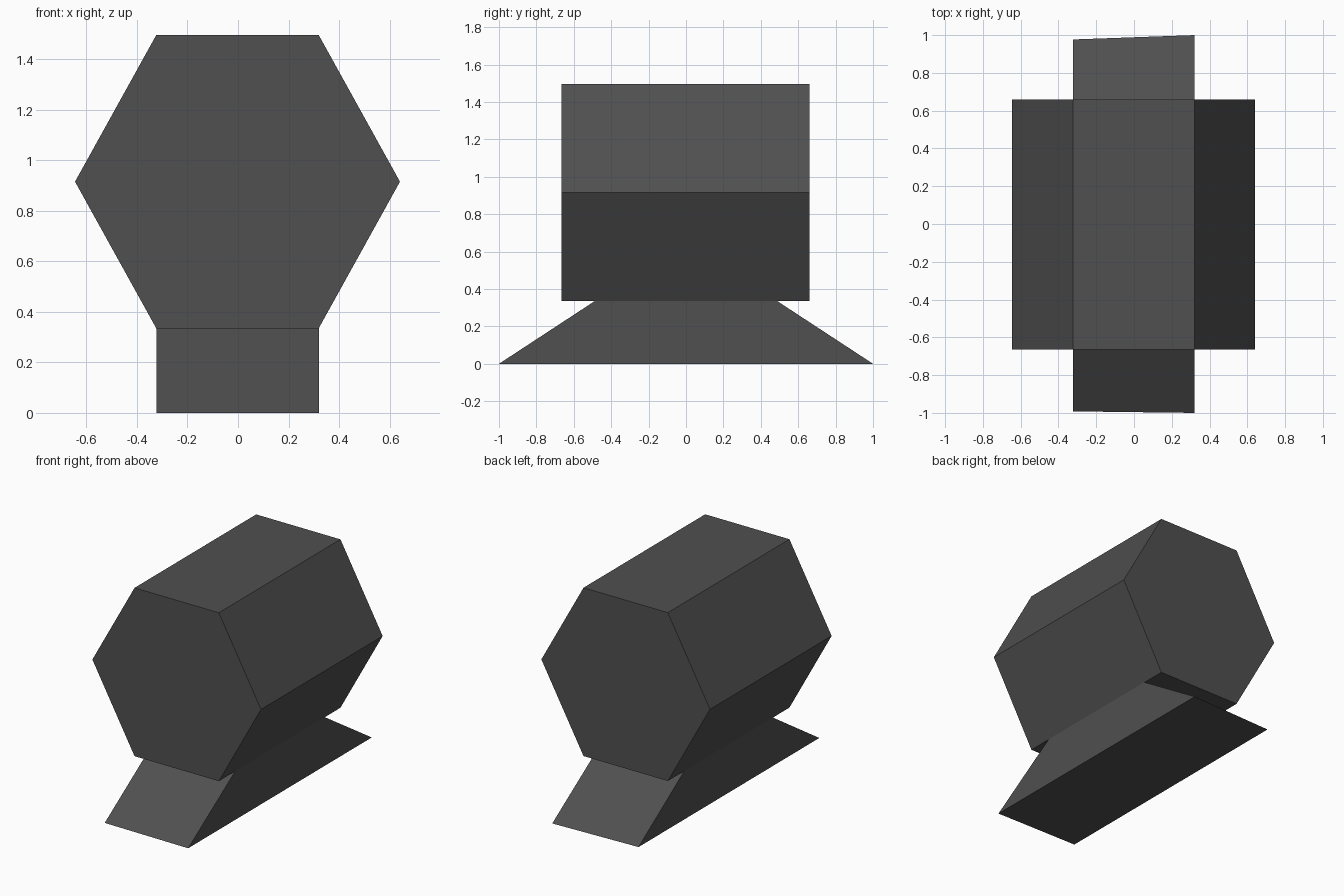
import bpy
import math

if "Cube" in bpy.data.objects:
    bpy.data.objects.remove(bpy.data.objects["Cube"])

mat = bpy.data.materials.new("dark grey")
mat.diffuse_color = (0.08, 0.08, 0.08, 1)
mat.use_nodes = True
mat.node_tree.nodes["Principled BSDF"].inputs["Base Color"].default_value = mat.diffuse_color


def prism(name, front, back, cap_dir):
    """Join two matching outlines into a closed flat-faced solid."""
    n = len(front)
    faces = [tuple(range(n)), tuple(reversed(range(n, 2 * n)))]
    faces += [(i, i + n, (i + 1) % n + n, (i + 1) % n) for i in range(n)]
    if cap_dir < 0:
        faces = [tuple(reversed(f)) for f in faces]
    mesh = bpy.data.meshes.new(name)
    mesh.from_pydata(front + back, [], faces)
    mesh.materials.append(mat)
    mesh.update()
    obj = bpy.data.objects.new(name, mesh)
    bpy.context.collection.objects.link(obj)
    return obj


# Hexagonal drum lying along y
def hexagon(y):
    return [(-0.002 + 0.643 * math.cos(math.radians(60 * i)), y,
             0.915 + 0.67 * math.sin(math.radians(60 * i))) for i in range(6)]


prism("hexagonal_drum", hexagon(-0.665), hexagon(0.66), 1)

# Triangular wedge stand, its ridge buried in the drum
left = [(-0.322, -0.992, 0), (-0.322, 0.977, 0), (-0.322, 0, 0.655)]
right = [(0.32, -1, 0), (0.32, 1, 0), (0.32, 0, 0.655)]
prism("wedge_stand", left, right, -1)
